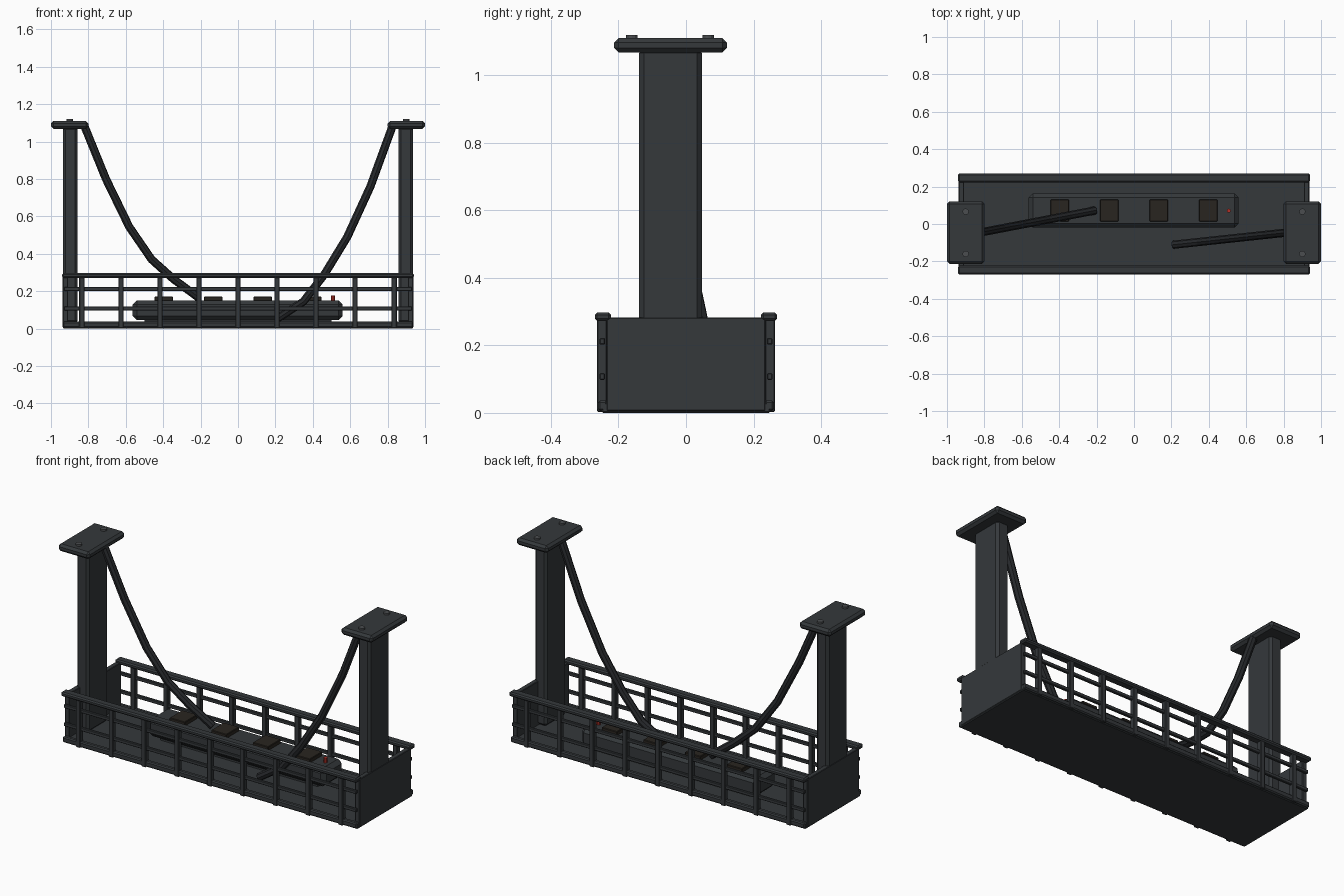
import bpy, bmesh
from mathutils import Matrix, Vector

if "Cube" in bpy.data.objects:
    bpy.data.objects.remove(bpy.data.objects["Cube"])


def material(name, rgb):
    m = bpy.data.materials.new(name)
    m.diffuse_color = (*rgb, 1)
    m.use_nodes = True
    m.node_tree.nodes["Principled BSDF"].inputs["Base Color"].default_value = m.diffuse_color
    return m


STEEL = material("dark_steel", (0.035, 0.040, 0.044))
CABLE = material("cable_black", (0.020, 0.022, 0.025))
PAD = material("pad_brown", (0.022, 0.018, 0.014))
BOLT = material("bolt_steel", (0.07, 0.075, 0.08))
RED = material("red_lamp", (0.45, 0.03, 0.02))


def finish(bm, name, mat):
    me = bpy.data.meshes.new(name)
    bm.to_mesh(me)
    bm.free()
    ob = bpy.data.objects.new(name, me)
    bpy.context.collection.objects.link(ob)
    me.materials.append(mat)
    return ob


def box(name, x, y, z, mat=STEEL, bevel=0.0):
    """Chamfered box from (min, max) pairs on each axis."""
    x, y, z = sorted(x), sorted(y), sorted(z)
    bm = bmesh.new()
    bmesh.ops.create_cube(bm, size=1)
    bmesh.ops.scale(bm, verts=bm.verts, vec=(x[1] - x[0], y[1] - y[0], z[1] - z[0]))
    bmesh.ops.translate(bm, verts=bm.verts, vec=(sum(x) / 2, sum(y) / 2, sum(z) / 2))
    if bevel:
        bmesh.ops.bevel(bm, geom=bm.edges[:], offset=bevel, segments=1, affect='EDGES')
    return finish(bm, name, mat)


def cylinder(name, x, y, z0, z1, r, mat, sides=12):
    bm = bmesh.new()
    bmesh.ops.create_cone(bm, cap_ends=True, segments=sides, radius1=r, radius2=r,
                          depth=z1 - z0,
                          matrix=Matrix.Translation((x, y, (z0 + z1) / 2)))
    return finish(bm, name, mat)


def cable(name, points, r=0.022):
    """Faceted tube through a list of points."""
    cu = bpy.data.curves.new(name, 'CURVE')
    cu.dimensions = '3D'
    cu.bevel_depth, cu.bevel_resolution, cu.use_fill_caps = r, 2, True
    sp = cu.splines.new('POLY')
    sp.points.add(len(points) - 1)
    for p, co in zip(sp.points, points):
        p.co = (*co, 1)
    ob = bpy.data.objects.new(name, cu)
    bpy.context.collection.objects.link(ob)
    cu.materials.append(CABLE)
    bpy.ops.object.select_all(action='DESELECT')
    ob.select_set(True)
    bpy.context.view_layer.objects.active = ob
    bpy.ops.object.convert(target='MESH')
    for p in bpy.context.object.data.polygons:
        p.use_smooth = False


# Basket floor
box("basket_floor", (-0.935, 0.935), (-0.25, 0.25), (0.0, 0.03), bevel=0.004)

# Railings on front and back
for s, side in ((-1, "front"), (1, "back")):
    box(f"{side}_top_rail", (-0.94, 0.94), (s * 0.222, s * 0.27), (0.272, 0.297), bevel=0.007)
    box(f"{side}_bottom_rail", (-0.935, 0.935), (s * 0.232, s * 0.26), (0.005, 0.037), bevel=0.006)
    for i, z in enumerate((0.108, 0.212)):
        box(f"{side}_mid_rail_{i + 1}", (-0.93, 0.93), (s * 0.24, s * 0.256),
            (z - 0.01, z + 0.01), bevel=0.003)
    for i in range(9):
        x = (i - 4) * 0.2087
        box(f"{side}_post_{i + 1}", (x - 0.014, x + 0.014), (s * 0.234, s * 0.263),
            (0.002, 0.28), bevel=0.003)

# End panels, hanger arms, mounting plates and bolts
for s, side in ((-1, "left"), (1, "right")):
    box(f"{side}_end_panel", (s * 0.908, s * 0.937), (-0.235, 0.235), (0.005, 0.282), bevel=0.003)
    box(f"{side}_arm", (s * 0.857, s * 0.935), (-0.139, 0.047), (0.03, 1.08), bevel=0.014)
    box(f"{side}_mount_plate", (s * 0.80, s * 1.0), (-0.213, 0.121), (1.068, 1.11), bevel=0.013)
    for i, y in enumerate((-0.16, 0.066)):
        cylinder(f"{side}_bolt_{i + 1}", s * 0.90, y, 1.10, 1.12, 0.017, BOLT)

# Control unit with pads and lamp
box("control_unit", (-0.563, 0.56), (-0.02, 0.163), (0.045, 0.15), bevel=0.022)
box("control_unit_foot", (-0.5, 0.5), (0.01, 0.135), (0.025, 0.05))
for i in range(4):
    x = (i - 1.5) * 0.265
    box(f"control_pad_{i + 1}", (x - 0.049, x + 0.049), (0.014, 0.13), (0.14, 0.172), PAD, 0.003)
cylinder("warning_lamp", 0.507, 0.071, 0.14, 0.177, 0.011, RED, 8)

# Hanging cables
left = [(-0.82, 1.08), (-0.706, 0.80), (-0.582, 0.545), (-0.462, 0.37), (-0.345, 0.265), (-0.21, 0.165)]
right = [(0.825, 1.08), (0.708, 0.76), (0.584, 0.49), (0.462, 0.29), (0.35, 0.145), (0.212, 0.055)]
cable("left_cable", [(x, -0.045 + (x + 0.82) * 0.192, z) for x, z in left])
cable("right_cable", [(x, -0.045 - (0.825 - x) * 0.107, z) for x, z in right])
